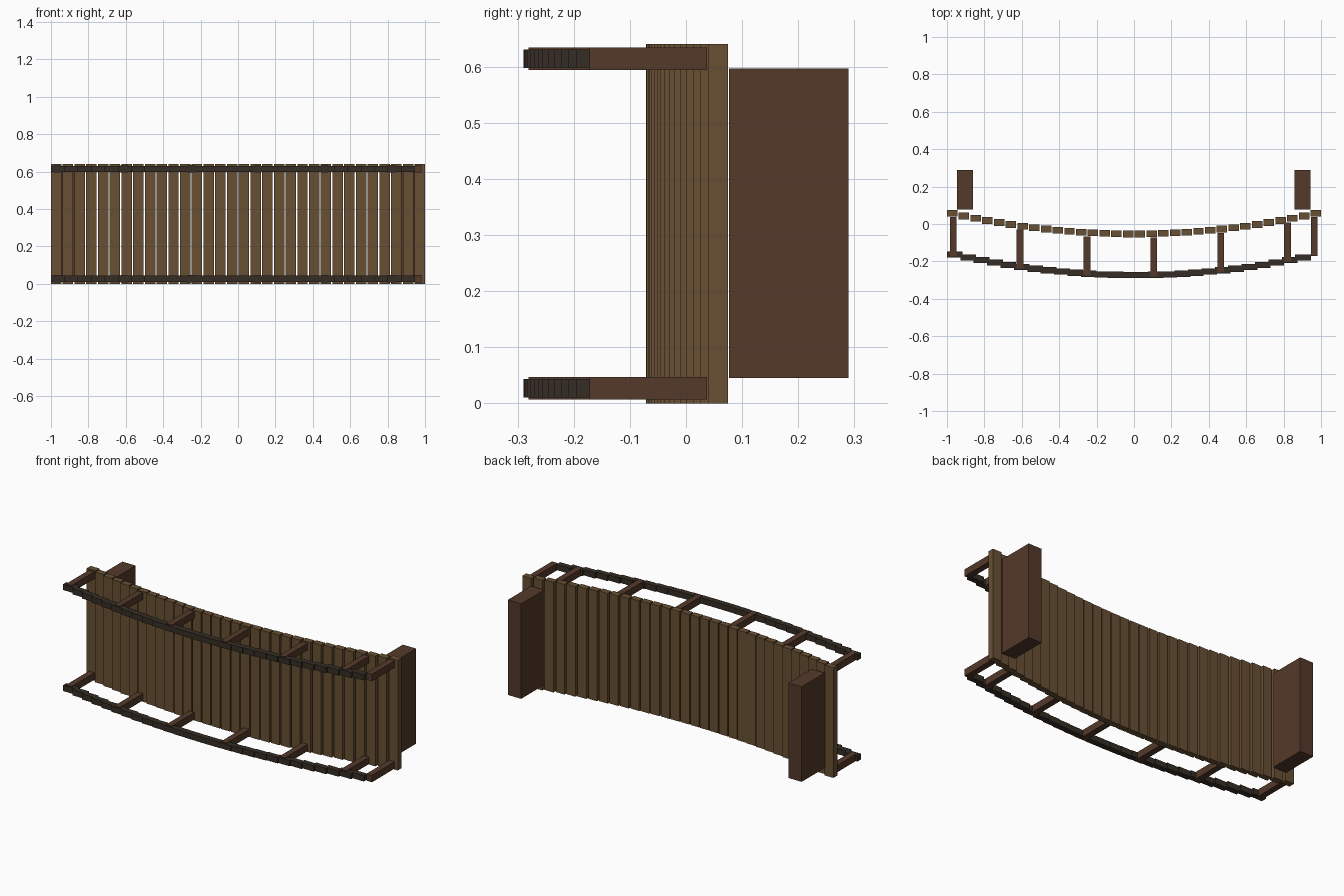
import bpy

if "Cube" in bpy.data.objects:
    bpy.data.objects.remove(bpy.data.objects["Cube"])

# helpers -----------------------------------------------------------------
def material(name, color):
    m = bpy.data.materials.new(name)
    m.diffuse_color = (*color, 1)
    m.use_nodes = True
    m.node_tree.nodes["Principled BSDF"].inputs["Base Color"].default_value = m.diffuse_color
    return m

def boxes(name, spans, mat):
    """One object made of axis-aligned boxes given as (x0, x1, y0, y1, z0, z1)."""
    verts, faces = [], []
    for x0, x1, y0, y1, z0, z1 in spans:
        b = len(verts)
        verts += [(x, y, z) for z in (z0, z1) for x, y in ((x0, y0), (x1, y0), (x1, y1), (x0, y1))]
        faces += [(b, b + 3, b + 2, b + 1), (b + 4, b + 5, b + 6, b + 7)]
        for k in range(4):
            n = (k + 1) % 4
            faces.append((b + k, b + n, b + n + 4, b + k + 4))
    me = bpy.data.meshes.new(name)
    me.from_pydata(verts, [], faces)
    me.materials.append(mat)
    ob = bpy.data.objects.new(name, me)
    bpy.context.collection.objects.link(ob)
    return ob

def deck_y(t):
    """Sagging curve of the bridge, t from 0 to 1 along its length."""
    return 0.057 - 0.44 * t * (1 - t)

plank_mat = material("plank wood", (0.14, 0.08, 0.034))
post_mat = material("dark wood", (0.088, 0.041, 0.023))
rope_mat = material("rope", (0.037, 0.027, 0.019))

# deck planks
planks = []
N = 32
for i in range(N):
    t = i / (N - 1)
    x, y = -0.972 + 1.944 * t, deck_y(t)
    planks.append((x - 0.028, x + 0.028, y - 0.018, y + 0.018, 0, 0.64))
boxes("deck_planks", planks, plank_mat)

# railings: posts and stepped rope on both sides
S = 27
for side, zc in (("lower", 0.027), ("upper", 0.614)):
    posts = []
    for i in (0, 5, 10, 15, 20, 25, 27):
        x, y = -0.967 + 1.931 * i / S, deck_y(i / S)
        posts.append((x - 0.018, x + 0.018, y - 0.229, y - 0.02, zc - 0.02, zc + 0.02))
    boxes(side + "_rail_posts", posts, post_mat)

    rope = []
    for i in range(S):
        x, y = -0.958 + 0.0716 * i, deck_y(i / S) - 0.22
        rope.append((x - 0.042, x + 0.042, y - 0.0165, y + 0.0165, zc - 0.0165, zc + 0.0165))
    boxes(side + "_rail_rope", rope, rope_mat)

# end support blocks
for side, x in (("left", -0.904), ("right", 0.9)):
    boxes(side + "_support_block", [(x - 0.043, x + 0.043, 0.077, 0.29, 0.045, 0.597)], post_mat)
